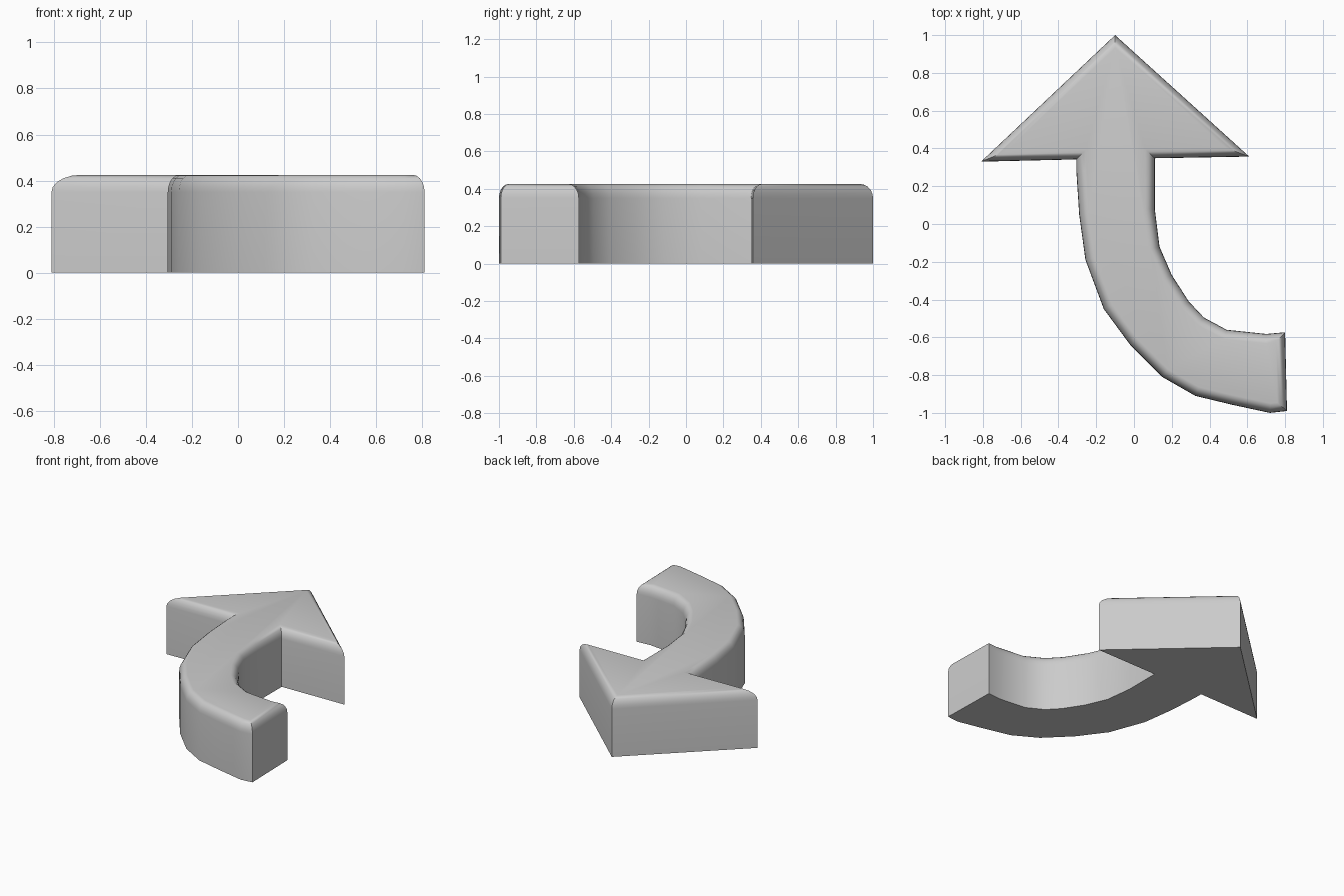
import bpy, bmesh, math
from mathutils import Vector

if "Cube" in bpy.data.objects:
    bpy.data.objects.remove(bpy.data.objects["Cube"])

HEIGHT, BEVEL_W, BEVEL_H, STEPS = 0.425, 0.05, 0.075, 5

# Arrow outline, counter-clockwise seen from above
head_left = [(-0.10, 1.0), (-0.81, 0.33), (-0.305, 0.342)]
outer_bend = [(-0.305, 0.28), (-0.29, 0.05), (-0.257, -0.19), (-0.16, -0.45),
              (-0.02, -0.64), (0.15, -0.81), (0.325, -0.91), (0.52, -0.957),
              (0.72, -1.0), (0.81, -0.99)]
inner_bend = [(0.80, -0.573), (0.70, -0.582), (0.49, -0.56), (0.37, -0.495),
              (0.29, -0.41), (0.20, -0.27), (0.135, -0.12), (0.11, 0.08)]
head_right = [(0.11, 0.348), (0.61, 0.357)]
outline = [Vector(p) for p in head_left + outer_bend + inner_bend + head_right]


def inset(points, d):
    """Move every edge of the outline inward by d, with mitred corners."""
    result = []
    for i, p in enumerate(points):
        a = (p - points[i - 1]).normalized()
        b = (points[(i + 1) % len(points)] - p).normalized()
        na, nb = Vector((-a.y, a.x)), Vector((-b.y, b.x))
        result.append(p + (na + nb) * d / (1 + na.dot(nb)))
    return result


# Straight wall followed by the rounded top edge
levels = [(0.0, 0.0)]
for k in range(STEPS + 1):
    t = math.pi / 2 * k / STEPS
    levels.append((BEVEL_W * (1 - math.cos(t)), HEIGHT - BEVEL_H * (1 - math.sin(t))))

bm = bmesh.new()
rings = [[bm.verts.new((p.x, p.y, z)) for p in inset(outline, d)] for d, z in levels]
n = len(outline)
for low, high in zip(rings, rings[1:]):
    for i in range(n):
        j = (i + 1) % n
        bm.faces.new((low[i], low[j], high[j], high[i]))

# Flat top and bottom
bm.faces.new(rings[-1])
bm.faces.new(rings[0][::-1])

mesh = bpy.data.meshes.new("curved_arrow")
bm.to_mesh(mesh)
bm.free()
arrow = bpy.data.objects.new("curved_arrow", mesh)
bpy.context.collection.objects.link(arrow)
bpy.context.view_layer.objects.active = arrow
arrow.select_set(True)
bpy.ops.object.shade_smooth_by_angle(angle=math.radians(35))
